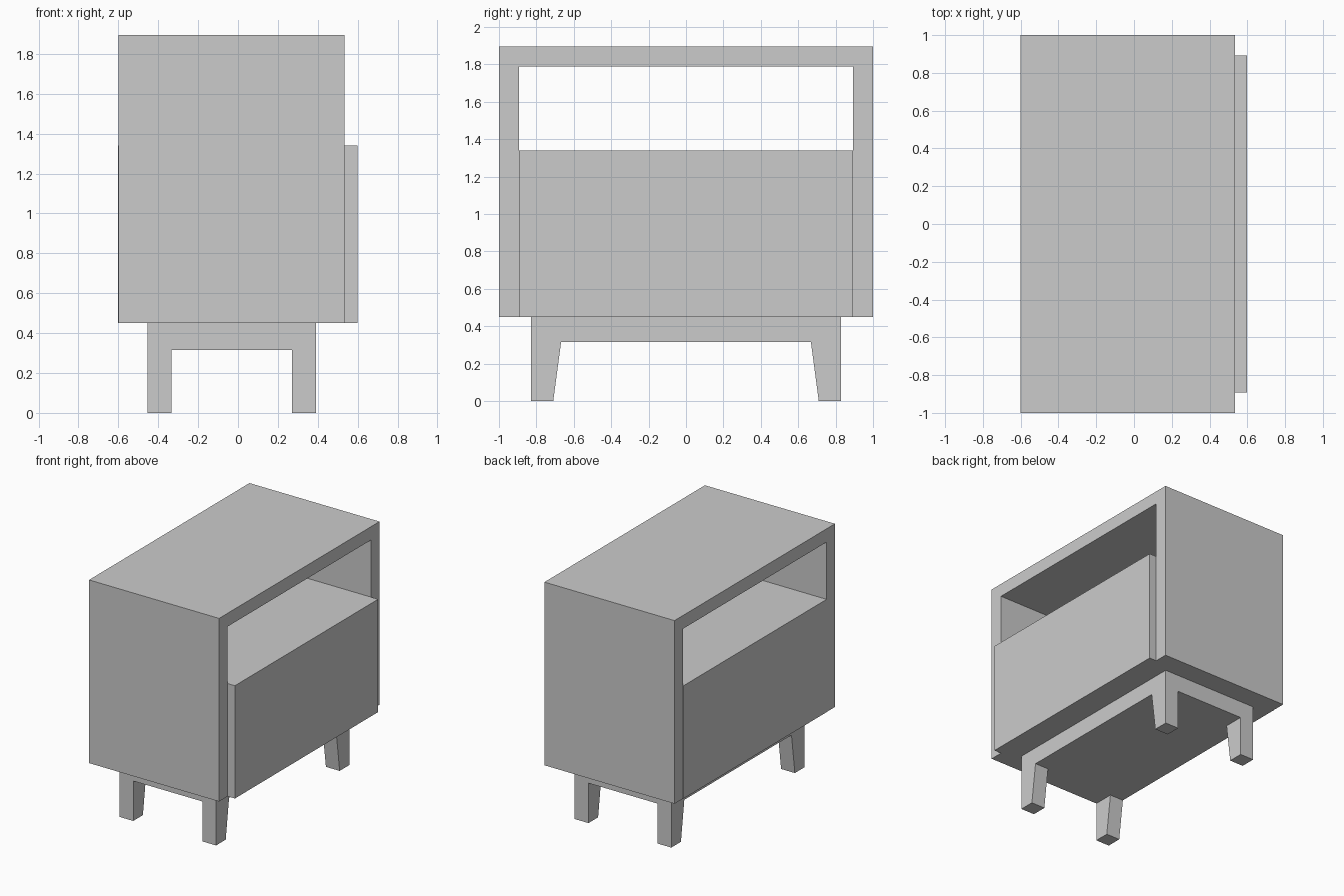
import bpy
import bmesh

if "Cube" in bpy.data.objects:
    bpy.data.objects.remove(bpy.data.objects["Cube"])


def prism(name, profile, x0, x1):
    """Extrude a (y, z) outline along x from x0 to x1."""
    bm = bmesh.new()
    face = bm.faces.new([bm.verts.new((x0, y, z)) for y, z in profile])
    ext = bmesh.ops.extrude_face_region(bm, geom=[face])
    moved = [v for v in ext["geom"] if isinstance(v, bmesh.types.BMVert)]
    bmesh.ops.translate(bm, verts=moved, vec=(x1 - x0, 0, 0))
    bmesh.ops.recalc_face_normals(bm, faces=bm.faces)
    mesh = bpy.data.meshes.new(name)
    bm.to_mesh(mesh)
    bm.free()
    obj = bpy.data.objects.new(name, mesh)
    bpy.context.collection.objects.link(obj)
    return obj


def box(name, x0, x1, half_y, z0, z1):
    outline = [(-half_y, z0), (half_y, z0), (half_y, z1), (-half_y, z1)]
    return prism(name, outline, x0, x1)


BOTTOM, TOP = 0.45, 1.895
APRON_Z = 0.315
INNER_Y, INNER_Z = 0.893, 1.79

# Outer shell: top and two sides, open at front and back
prism("cabinet_shell", [
    (-1, BOTTOM), (-1, TOP), (1, TOP), (1, BOTTOM),
    (INNER_Y, BOTTOM), (INNER_Y, INNER_Z),
    (-INNER_Y, INNER_Z), (-INNER_Y, BOTTOM)], -0.6, 0.535)

# Drawer block filling the lower part, standing proud of the shell
box("drawer", -0.602, 0.598, INNER_Y, BOTTOM, 1.34)

# Base slab under the cabinet
box("base", -0.453, 0.39, 0.83, APRON_Z, BOTTOM)

# Four legs, tapered on their inner side
for x_name, x0 in (("back", -0.453), ("front", 0.27)):
    for y_name, s in (("left", -1), ("right", 1)):
        outline = [(s * 0.83, 0), (s * 0.83, APRON_Z),
                   (s * 0.668, APRON_Z), (s * 0.71, 0)]
        prism(f"{x_name}_{y_name}_leg", outline, x0, x0 + 0.12)
